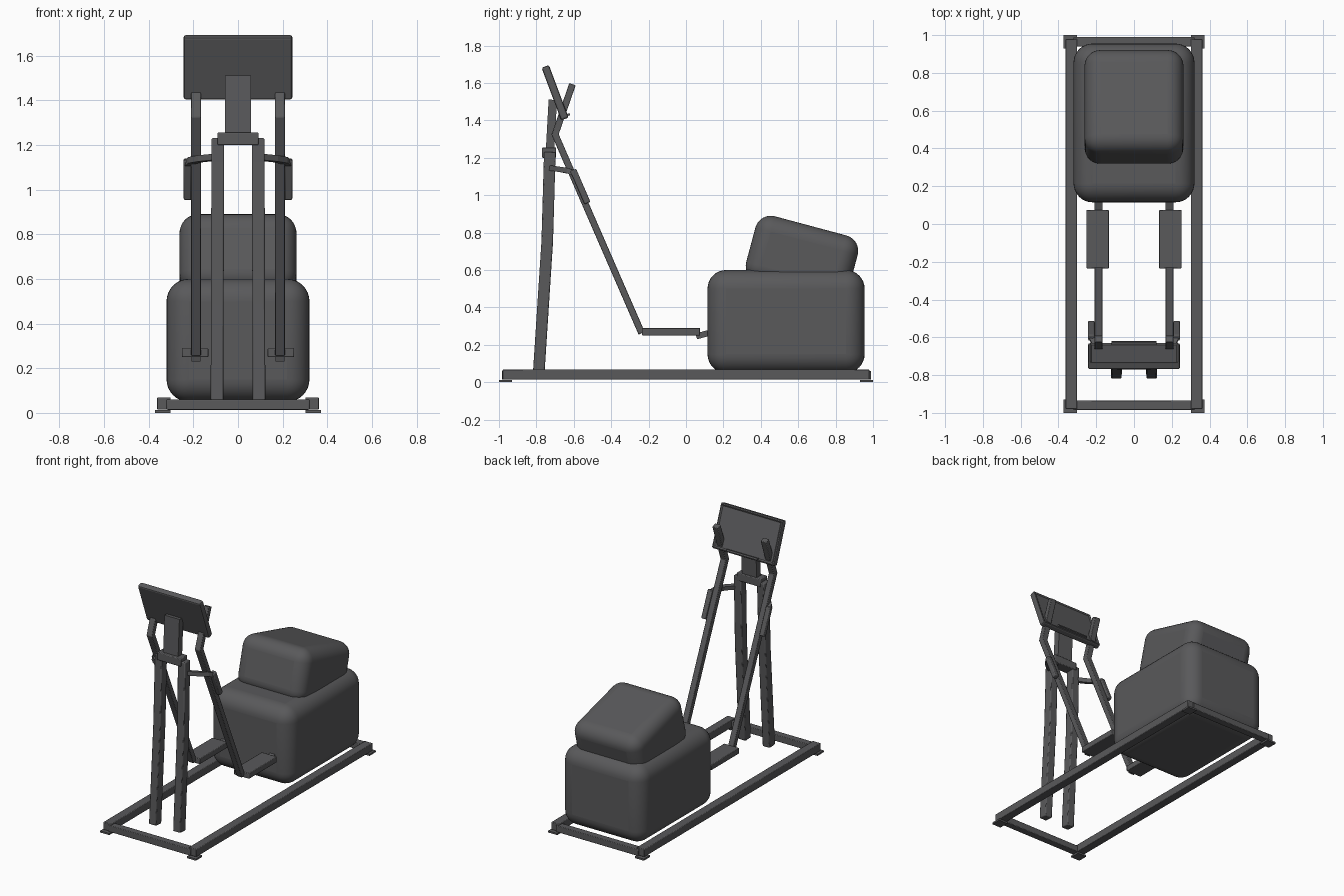
import bpy, bmesh, math
from mathutils import Vector

if "Cube" in bpy.data.objects:
    bpy.data.objects.remove(bpy.data.objects["Cube"])

grey = bpy.data.materials.new("dark grey")
grey.use_nodes = True
COLOUR = (0.1, 0.1, 0.104, 1)
grey.diffuse_color = COLOUR
grey.node_tree.nodes["Principled BSDF"].inputs["Base Color"].default_value = COLOUR


def finish(name, bm, bevel=0, segments=2):
    """Turn a bmesh into a named object, with optional rounded edges."""
    bmesh.ops.recalc_face_normals(bm, faces=bm.faces)
    mesh = bpy.data.meshes.new(name)
    bm.to_mesh(mesh)
    bm.free()
    mesh.materials.append(grey)
    obj = bpy.data.objects.new(name, mesh)
    bpy.context.collection.objects.link(obj)
    if bevel:
        mod = obj.modifiers.new("Rounding", "BEVEL")
        mod.width, mod.segments = bevel, segments
        bpy.ops.object.select_all(action="DESELECT")
        obj.select_set(True)
        bpy.context.view_layer.objects.active = obj
        bpy.ops.object.shade_smooth_by_angle(angle=math.radians(35))
    return obj


def box(name, centre, size, tilt=0, bevel=0, segments=2):
    """Box, tilted about the x axis by degrees."""
    bm = bmesh.new()
    bmesh.ops.create_cube(bm, size=1)
    bmesh.ops.scale(bm, vec=size, verts=bm.verts)
    obj = finish(name, bm, bevel, segments)
    obj.location = centre
    obj.rotation_euler.x = math.radians(tilt)
    return obj


def bar(name, points, width, depth, bevel=0):
    """Mitred rectangular bar along a path; width lies level, depth upright."""
    pts = [Vector(p) for p in points]
    bm = bmesh.new()
    rings = []
    for i, p in enumerate(pts):
        before = (p - pts[i - 1]).normalized() if i else None
        after = (pts[i + 1] - p).normalized() if i < len(pts) - 1 else None
        tangent = ((before or after) + (after or before)).normalized()
        cosine = tangent.dot(before or after)
        side = Vector((1, 0, 0))
        side = (side - tangent * side.dot(tangent)).normalized()
        up = tangent.cross(side) / cosine
        rings.append([bm.verts.new(p + side * width / 2 * a + up * depth / 2 * b)
                      for a, b in ((-1, -1), (1, -1), (1, 1), (-1, 1))])
    for r, s in zip(rings, rings[1:]):
        for k in range(4):
            bm.faces.new((r[k], r[(k + 1) % 4], s[(k + 1) % 4], s[k]))
    bm.faces.new(rings[0])
    bm.faces.new(rings[-1])
    return finish(name, bm, bevel)


# Base frame
for end, y in (("front", -0.96), ("rear", 0.965)):
    box(end + "_rail", (0, y, 0.037), (0.64, 0.05, 0.046), bevel=0.004)

# Drive housing: lower block and tilted upper block
box("lower_housing", (0, 0.535, 0.325), (0.64, 0.84, 0.55), bevel=0.1, segments=8)
box("upper_housing", (0, 0.62, 0.662), (0.524, 0.566, 0.36), -15, bevel=0.085, segments=8)

# Mast head and neck
box("mast_crossbar", (0, -0.732, 1.228), (0.185, 0.075, 0.056), bevel=0.005)
bar("console_neck", [(0, -0.727, 1.24), (0, -0.712, 1.51)], 0.116, 0.045)

# Console with a recessed rear screen and a small ledge
bm = bmesh.new()
bmesh.ops.create_cube(bm, size=1)
bmesh.ops.scale(bm, vec=(0.486, 0.042, 0.3), verts=bm.verts)
bm.edges.ensure_lookup_table()
bmesh.ops.bevel(bm, geom=list(bm.edges), offset=0.01, segments=2, affect="EDGES", profile=0.5)
back = max(bm.faces, key=lambda f: f.calc_center_median().y)
bmesh.ops.inset_region(bm, faces=[back], thickness=0.012)
bmesh.ops.translate(bm, vec=(0, -0.006, 0), verts=back.verts)
console = finish("console", bm)
console.location = (0, -0.7, 1.548)
console.rotation_euler.x = math.radians(20.5)
box("console_ledge", (0, -0.645, 1.425), (0.24, 0.05, 0.012), 20)

for side, s in (("left", 1), ("right", -1)):
    # Side rail and corner foot plates
    box(side + "_rail", (s * 0.332, 0, 0.042), (0.06, 1.96, 0.054), bevel=0.004)
    for end, y in (("front", -0.965), ("rear", 0.965)):
        box(f"{side}_{end}_foot", (s * 0.337, y, 0.006), (0.07, 0.07, 0.012))

    # Slightly bent upright
    bar(side + "_upright", [(s * 0.094, -0.787, 0.055), (s * 0.092, -0.742, 0.75),
                            (s * 0.09, -0.728, 1.23)], 0.057, 0.062, 0.006)

    # Swinging arm with handle, pedal and rear link
    x = s * 0.188
    bar(side + "_arm", [(x, -0.607, 1.593), (x, -0.7, 1.325), (x, -0.237, 0.262)],
        0.043, 0.036, 0.004)
    box(side + "_pedal", (s * 0.192, -0.08, 0.27), (0.118, 0.31, 0.04), bevel=0.004)
    bar(side + "_rear_link", [(x, 0.055, 0.245), (x, 0.2, 0.285)], 0.04, 0.032)

    # Fixed grip on a curved bracket
    bar(side + "_grip_bracket", [(s * 0.1, -0.725, 1.145), (s * 0.17, -0.675, 1.138),
                                 (s * 0.21, -0.63, 1.13), (s * 0.226, -0.595, 1.115)],
        0.03, 0.028)
    bar(side + "_grip", [(s * 0.226, -0.603, 1.135), (s * 0.226, -0.527, 0.958)],
        0.034, 0.034, 0.006)
